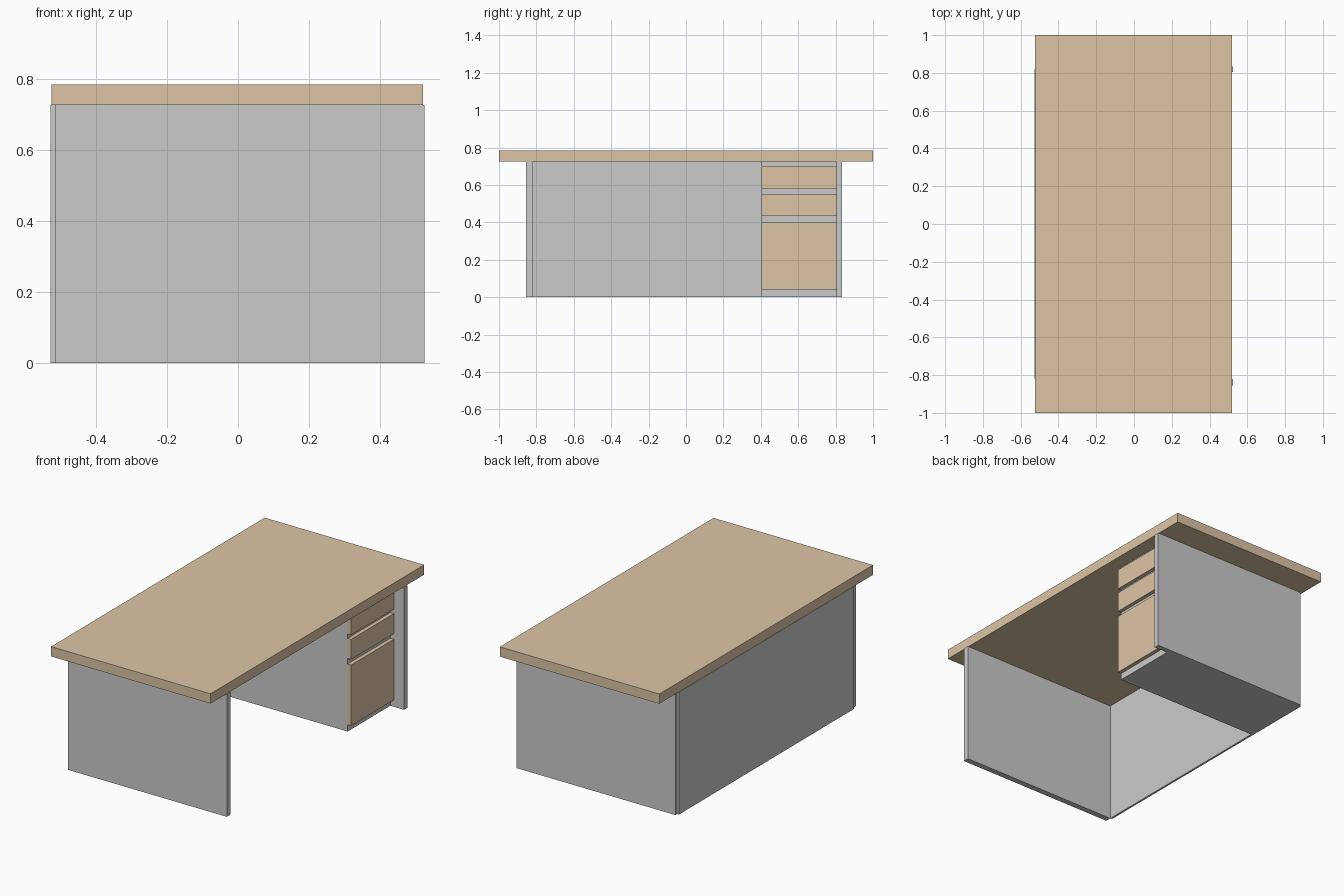
import bpy
from mathutils import Matrix, Vector

if "Cube" in bpy.data.objects:
    bpy.data.objects.remove(bpy.data.objects["Cube"])

wood = bpy.data.materials.new("wood")
wood.diffuse_color = (0.72, 0.56, 0.38, 1)
wood.use_nodes = True
wood.node_tree.nodes["Principled BSDF"].inputs["Base Color"].default_value = wood.diffuse_color


def box(name, x, y, z, mat=None):
    """Axis-aligned box from (min, max) ranges."""
    lo, hi = Vector((x[0], y[0], z[0])), Vector((x[1], y[1], z[1]))
    bpy.ops.mesh.primitive_cube_add(size=1)
    ob = bpy.context.object
    ob.name = ob.data.name = name
    ob.data.transform(Matrix.Diagonal((*(hi - lo), 1)))
    ob.location = (lo + hi) / 2
    if mat:
        ob.data.materials.append(mat)
    return ob


TOP_Z = 0.725      # underside of the desktop
BACK_X = -0.515    # inner face of the back panel
FRONT_X = 0.435    # front of the drawer cabinet

# Desktop slab
box("desktop", (-0.525, 0.52), (-1, 1), (TOP_Z, 0.783), wood)

# Side panels and long back panel
box("side_panel_left", (BACK_X, 0.525), (-0.855, -0.82), (0, TOP_Z))
box("side_panel_right", (BACK_X, 0.525), (0.805, 0.835), (0, TOP_Z))
box("back_panel", (-0.527, BACK_X), (-0.82, 0.82), (0, TOP_Z))

# Drawer cabinet with three protruding drawer fronts
box("drawer_cabinet", (BACK_X, FRONT_X), (0.405, 0.805), (0, TOP_Z))
for name, z in (("top", (0.578, 0.70)), ("middle", (0.433, 0.552)), ("bottom", (0.04, 0.40))):
    box("drawer_front_" + name, (FRONT_X, FRONT_X + 0.023), (0.405, 0.805), z, wood)
